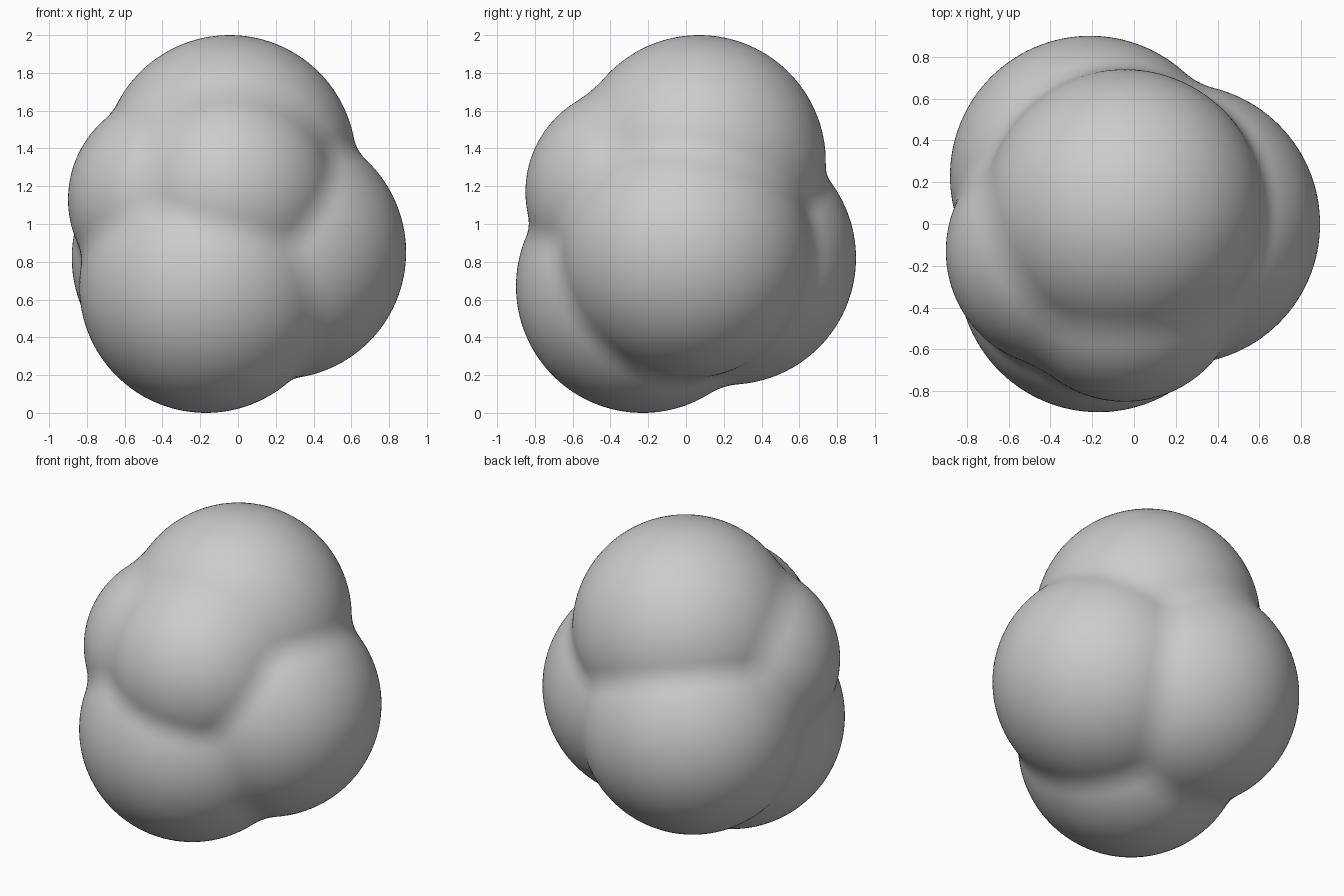
import bpy
import bmesh
from mathutils import Vector

if "Cube" in bpy.data.objects:
    bpy.data.objects.remove(bpy.data.objects["Cube"])

# Lobes of the clustered body: centre and radius
LOBES = [
    ((-0.045, 0.07, 1.33), 0.67),   # top
    ((0.22, 0.00, 0.85), 0.67),     # right
    ((-0.17, -0.23, 0.67), 0.67),   # bottom front
    ((-0.21, 0.23, 0.82), 0.67),    # back
    ((-0.34, -0.13, 1.13), 0.56),   # small left
    ((-0.045, -0.29, 1.17), 0.56),  # small front
]
LOBES = [(Vector(c), r) for c, r in LOBES]
CORE = Vector((-0.08, -0.02, 1.0))
BLEND = 0.06  # width of the soft creases between lobes


def distance(p):
    """Distance to the softly merged lobes."""
    ds = sorted((p - c).length - r for c, r in LOBES)
    d = ds[0]
    for e in ds[1:]:
        h = max(BLEND - abs(d - e), 0.0) / BLEND
        d = min(d, e) - h * h * BLEND * 0.25
    return d


def surface_point(direction):
    """Walk inward from outside until the merged surface is reached."""
    t = 1.5
    for _ in range(60):
        d = distance(CORE + direction * t)
        t -= d
        if abs(d) < 0.0003:
            break
    return CORE + direction * t


# Body: a fine ball shrunk onto the merged lobes
bm = bmesh.new()
bmesh.ops.create_icosphere(bm, subdivisions=6, radius=1.0)
for v in bm.verts:
    v.co = surface_point(v.co.normalized())
for f in bm.faces:
    f.smooth = True
mesh = bpy.data.meshes.new("lobed_body")
bm.to_mesh(mesh)
bm.free()

grey = bpy.data.materials.new("mid grey")
grey.diffuse_color = (0.6, 0.6, 0.6, 1.0)
grey.use_nodes = True
grey.node_tree.nodes["Principled BSDF"].inputs["Base Color"].default_value = grey.diffuse_color
mesh.materials.append(grey)
body = bpy.data.objects.new("lobed_body", mesh)
bpy.context.collection.objects.link(body)
